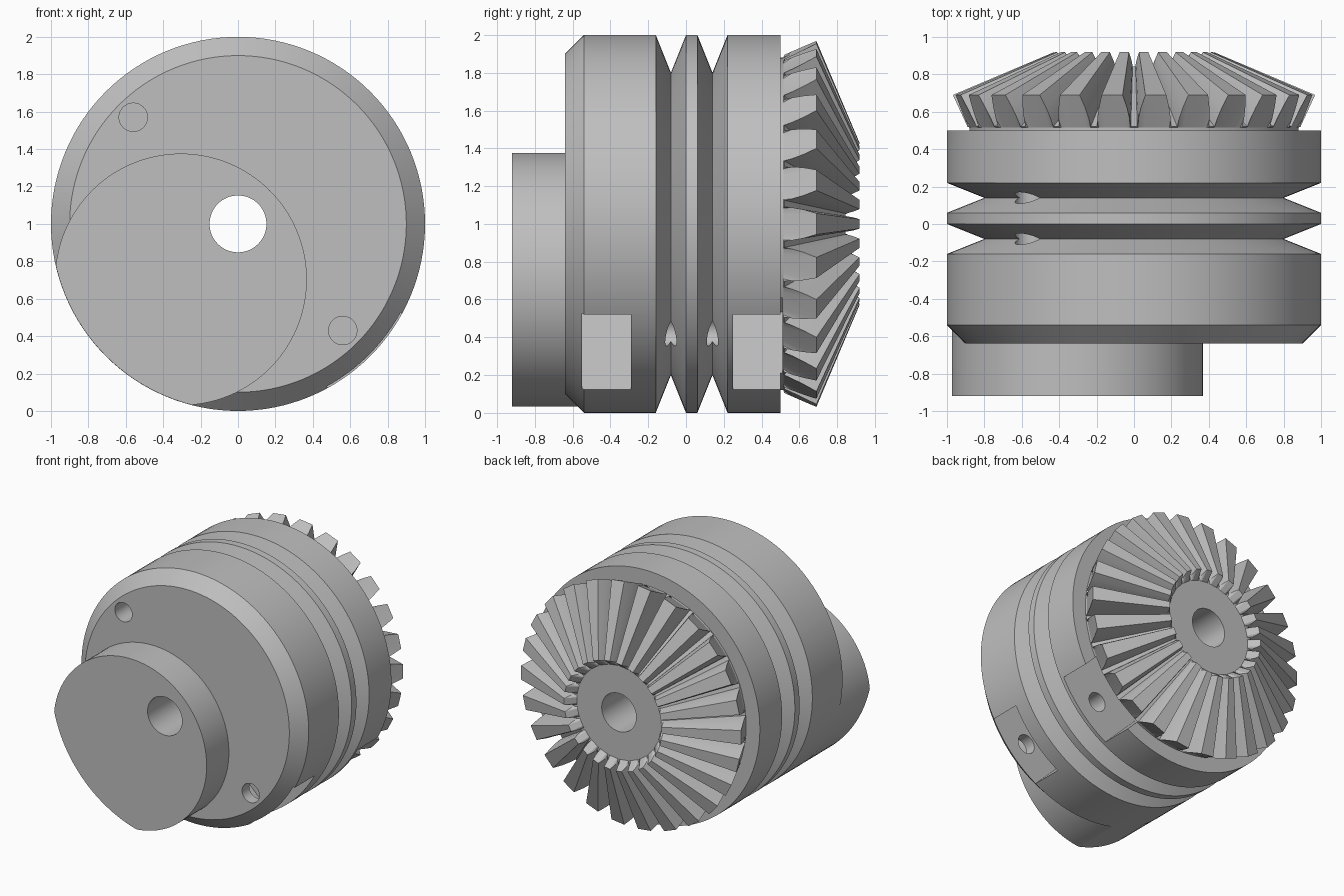
import bpy, bmesh
from math import sin, cos, pi, radians
from mathutils import Matrix, Vector

if "Cube" in bpy.data.objects:
    bpy.data.objects.remove(bpy.data.objects["Cube"], do_unlink=True)

SEG = 128
steel = bpy.data.materials.new("plain grey steel")
steel.use_nodes = True
grey = (0.52, 0.52, 0.52, 1)
steel.diffuse_color = grey
steel.node_tree.nodes["Principled BSDF"].inputs["Base Color"].default_value = grey


def add_object(name, bm):
    bmesh.ops.recalc_face_normals(bm, faces=bm.faces)
    mesh = bpy.data.meshes.new(name)
    bm.to_mesh(mesh)
    bm.free()
    mesh.materials.append(steel)
    ob = bpy.data.objects.new(name, mesh)
    bpy.context.collection.objects.link(ob)
    return ob


def skin(name, rings):
    """Bridge a row of equal rings and cap both ends."""
    bm = bmesh.new()
    loops = [[bm.verts.new(p) for p in ring] for ring in rings]
    n = len(loops[0])
    for a, b in zip(loops, loops[1:]):
        for i in range(n):
            j = (i + 1) % n
            bm.faces.new((a[i], a[j], b[j], b[i]))
    bm.faces.new(loops[0])
    bm.faces.new(loops[-1])
    return add_object(name, bm)


def polar(angle, r, y, cx=0, cz=1):
    return Vector((cx + r * sin(angle), y, cz + r * cos(angle)))


def lathe(name, profile, cx=0, cz=1, seg=SEG):
    """Revolve (y, radius) points about an axis parallel to y."""
    return skin(name, [[polar(2 * pi * i / seg, r, y, cx, cz) for i in range(seg)]
                       for y, r in profile])


def boolean(target, tool, operation):
    mod = target.modifiers.new(tool.name, 'BOOLEAN')
    mod.object = tool
    mod.operation = operation
    mod.solver = 'EXACT'
    bpy.context.view_layer.objects.active = target
    bpy.ops.object.modifier_apply(modifier=mod.name)


# Grooved drum with a chamfered front
body = lathe("grooved_drum", [
    (-0.64, 0.9), (-0.54, 1), (-0.16, 1), (-0.08, 0.8), (0, 1),
    (0.06, 1), (0.14, 0.8), (0.22, 1), (0.5, 1)])

# Off-centre boss, trimmed to the drum's outline
boss = lathe("eccentric_boss", [(-0.92, 0.673), (-0.5, 0.673)], cx=-0.305, cz=0.703)
outline = lathe("boss_outline", [(-1.1, 0.999), (-0.3, 0.999)])
boolean(boss, outline, 'INTERSECT')
boolean(body, boss, 'UNION')

# Bevel gear: teeth converge on an apex on the axis
TEETH, APEX, SMALL = 26, 1.10, 0.443
pitch = 2 * pi / TEETH
flank = [(-0.42, 0), (-0.395, 0.25), (-0.335, 0.6), (-0.24, 1)]
tooth = flank + [(-a, h) for a, h in reversed(flank)]
outline_points = [((t + 0.5 + a) * pitch, h) for t in range(TEETH) for a, h in tooth]


def tooth_ring(k):
    return [polar(a, k * (0.895 + 0.075 * h), APEX - k * (APEX - 0.52 - 0.17 * h))
            for a, h in outline_points]


def plain_ring(r, y):
    return [polar(a, r, y) for a, h in outline_points]


hub_y = APEX - SMALL * (APEX - 0.52)
gear = skin("bevel_gear", [
    plain_ring(0.88, 0.5), plain_ring(0.88, 0.515), tooth_ring(1),
    tooth_ring(SMALL), plain_ring(0.37, hub_y)])

# Cutters: bore, two bolt holes and four square pockets
cutters = [lathe("bore_cutter", [(-1.2, 0.152), (1.2, 0.152)], seg=64)]
for side in (-1, 1):
    cutters.append(lathe("bolt_hole_cutter", [(-0.8, 0.076), (0.4, 0.076)],
                         cx=side * 0.56, cz=1 - side * 0.57, seg=32))
    for y0, y1 in ((-0.55, -0.29), (0.25, 0.51)):
        bm = bmesh.new()
        bmesh.ops.create_cube(bm, size=1)
        turn = radians(45 if side > 0 else 225)
        bm.transform(Matrix.Translation((0, 0, 1)) @ Matrix.Rotation(turn, 4, 'Y')
                     @ Matrix.Translation((0.79, (y0 + y1) / 2, 0))
                     @ Matrix.Diagonal((0.82, y1 - y0, 0.56, 1)))
        cutters.append(add_object("pocket_cutter", bm))

for part in (body, gear):
    for cutter in cutters:
        boolean(part, cutter, 'DIFFERENCE')

for helper in cutters + [boss, outline]:
    bpy.data.objects.remove(helper, do_unlink=True)

# Smooth curved walls, keep machined edges crisp
for part in (body, gear):
    bpy.ops.object.select_all(action='DESELECT')
    part.select_set(True)
    bpy.context.view_layer.objects.active = part
    bpy.ops.object.shade_smooth_by_angle(angle=radians(18))
